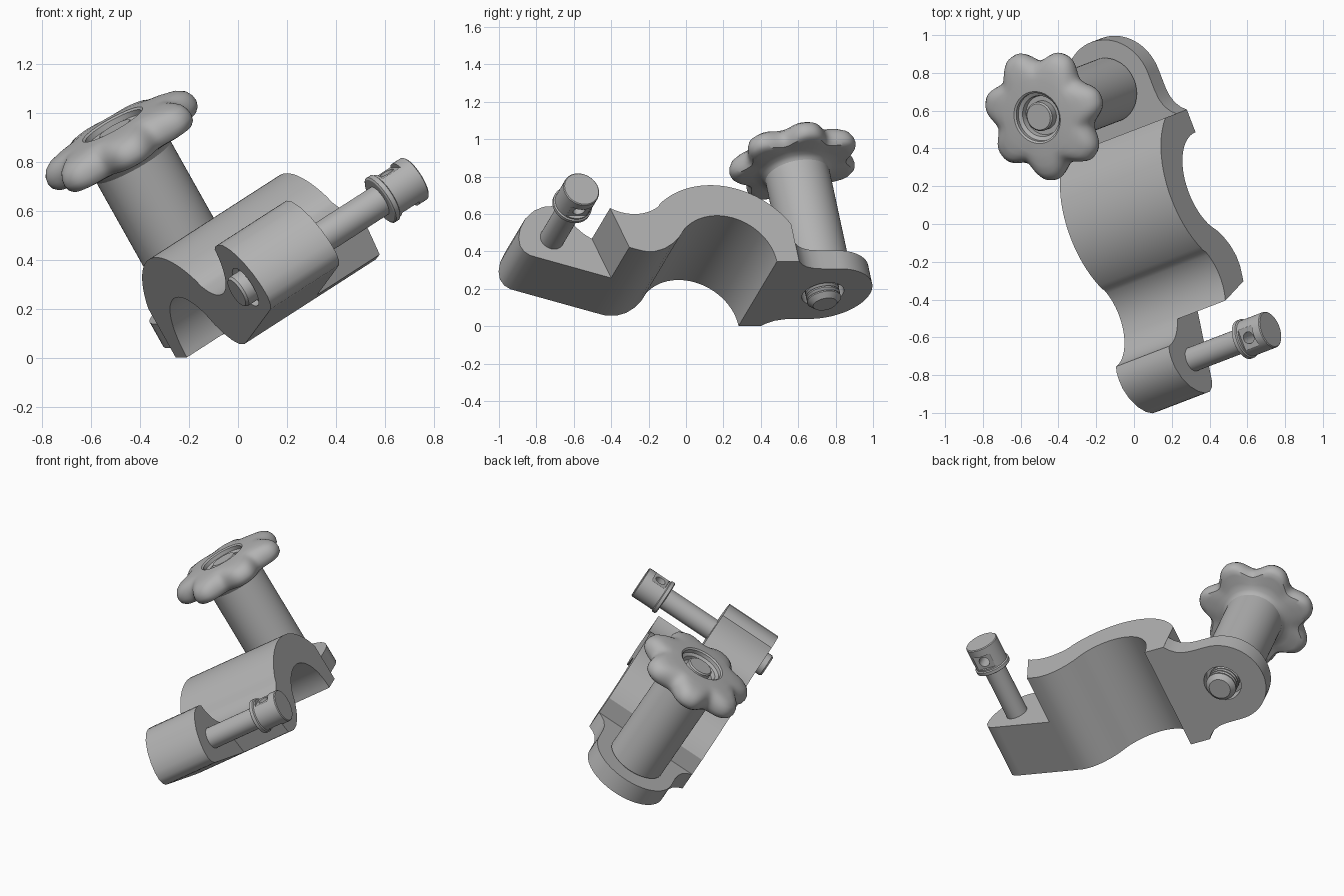
import bpy, bmesh
from math import sin, cos, pi, radians
from mathutils import Matrix

cube = bpy.data.objects.get("Cube")
if cube:
    bpy.data.objects.remove(cube, do_unlink=True)

# Tilted frame: local X runs along the clamp, Y along the knob bolt, Z along the hinge pin
TURN, TILT = radians(21), radians(31)
FRAME = Matrix((
    (-sin(TURN), -sin(TILT) * cos(TURN), cos(TILT) * cos(TURN), 0),
    (cos(TURN), -sin(TILT) * sin(TURN), cos(TILT) * sin(TURN), 0),
    (0, cos(TILT), sin(TILT), 0),
    (0, 0, 0, 1)))

metal = bpy.data.materials.new("grey metal")
metal.use_nodes = True
GREY = (0.45, 0.45, 0.45, 1)
metal.diffuse_color = GREY
metal.node_tree.nodes["Principled BSDF"].inputs["Base Color"].default_value = GREY


def finish(name, bm):
    bmesh.ops.recalc_face_normals(bm, faces=bm.faces[:])
    mesh = bpy.data.meshes.new(name)
    bm.to_mesh(mesh)
    bm.free()
    mesh.materials.append(metal)
    ob = bpy.data.objects.new(name, mesh)
    bpy.context.collection.objects.link(ob)
    ob.matrix_world = FRAME
    return ob


def activate(ob):
    bpy.ops.object.select_all(action='DESELECT')
    ob.select_set(True)
    bpy.context.view_layer.objects.active = ob


def smooth(ob, angle=30):
    activate(ob)
    bpy.ops.object.shade_smooth_by_angle(angle=radians(angle))


def prism(name, pts, low, high, along_bolt=False):
    """Extrude an outline along the pin axis, or along the bolt axis."""
    bm = bmesh.new()
    rings = []
    for t in (low, high):
        rings.append([bm.verts.new((a, t, b) if along_bolt else (a, b, t)) for a, b in pts])
    bm.faces.new(rings[0])
    bm.faces.new(rings[1])
    n = len(pts)
    for i in range(n):
        j = (i + 1) % n
        bm.faces.new((rings[0][i], rings[0][j], rings[1][j], rings[1][i]))
    return finish(name, bm)


def lathe(name, profile, centre, along_bolt=False, steps=48, scale=None):
    """Spin (radius, height) points; scale varies the radius with angle."""
    bm = bmesh.new()
    rings = []
    for r, h in profile:
        ring = []
        for i in range(steps):
            a = 2 * pi * i / steps
            k = r * (scale(a, r) if scale else 1)
            p, q = centre[0] + k * cos(a), centre[1] + k * sin(a)
            ring.append(bm.verts.new((p, h, q) if along_bolt else (p, q, h)))
        rings.append(ring)
    for low, high in zip(rings, rings[1:]):
        for i in range(steps):
            j = (i + 1) % steps
            bm.faces.new((low[i], low[j], high[j], high[i]))
    bm.faces.new(rings[0])
    bm.faces.new(rings[-1])
    return finish(name, bm)


def cut(ob, cutter):
    cutter.hide_render = True
    mod = ob.modifiers.new("cut", 'BOOLEAN')
    mod.operation = 'DIFFERENCE'
    mod.solver = 'EXACT'
    mod.object = cutter
    activate(ob)
    bpy.ops.object.modifier_apply(modifier=mod.name)
    bpy.data.objects.remove(cutter, do_unlink=True)


def arc(cx, cy, r, start, end, n):
    return [(cx + r * cos(radians(start + (end - start) * i / n)),
             cy + r * sin(radians(start + (end - start) * i / n))) for i in range(n + 1)]


BACK, FRONT, BLOCK_END = -0.08, 0.588, 0.27
BOLT = (0.71, 0.254)
PIN = (-0.78, 0.385)

# Clamp jaw: arch, valley and hinge block in one swept profile
outline = [(0.465, 0.05)]
outline += arc(0.05, 0.05, 0.477, 29.5, 130.5, 28)
outline += arc(-0.42, 0.6, 0.253, -49.5, -172, 24)[1:]
outline += [(-0.70, 0.58), (-0.74, 0.587), (-0.79, 0.583), (-0.85, 0.558), (-0.91, 0.508),
            (-0.95, 0.447), (-0.97, 0.39), (-0.972, 0.34), (-0.955, 0.303), (-0.925, 0.28),
            (-0.88, 0.265), (-0.47, 0.133), (-0.41, 0.115), (-0.35, 0.114), (-0.29, 0.132),
            (-0.235, 0.165), (-0.19, 0.205)]
outline += arc(0.05, 0.05, 0.287, 135, 0, 30)
jaw = prism("clamp_jaw", outline, BACK, FRONT)
cut(jaw, prism("block_cutter", [(-0.455, 0), (-0.657, 0.8), (-1.3, 0.8), (-1.3, 0)],
               BLOCK_END, 1))
cut(jaw, lathe("recess_cutter", [(0.09, BACK - 0.1), (0.09, BACK + 0.03)], PIN))
smooth(jaw)

# Lug plate with rounded end and concave neck
mid = BOLT[1]
half = [(0.44, 0.334), (0.465, 0.334), (0.49, 0.305), (0.525, 0.28), (0.57, 0.265),
        (0.62, 0.26)]
lug_outline = [(u, mid + w) for u, w in half]
lug_outline += arc(0.72, mid, 0.26, 90, -90, 32)
lug_outline += [(u, mid - w) for u, w in reversed(half)]
lug = prism("lug_plate", lug_outline, 0.05, 0.165, True)
cut(lug, lathe("bolt_hole_cutter", [(0.115, -0.1), (0.115, 0.12)], BOLT, True))
smooth(lug)

# Threaded bolt end under the lug
thread = [(0.065, -0.015), (0.08, 0.0)]
for i in range(4):
    thread += [(0.092, 0.012 + 0.026 * i), (0.092, 0.02 + 0.026 * i), (0.08, 0.026 + 0.026 * i)]
smooth(lathe("bolt_thread", thread + [(0.08, 0.15)], BOLT, True))

# Knob stem
smooth(lathe("knob_stem", [(0.15, 0.155), (0.15, 0.18), (0.174, 0.18), (0.174, 0.85)],
             BOLT, True, 64))


# Seven-lobed knob with hollow hub
def lobes(a, r):
    if r < 0.2:
        return 1
    notch = ((1 + cos(7 * (a - radians(17)))) / 2) ** 1.3
    return 1 - 0.18 * notch * min(1, (r - 0.2) / 0.1)


knob_profile = [(0.17, 0.775), (0.178, 0.792), (0.196, 0.806), (0.24, 0.815), (0.30, 0.82),
                (0.33, 0.826), (0.347, 0.842), (0.354, 0.866), (0.35, 0.892), (0.335, 0.918),
                (0.305, 0.938), (0.26, 0.95), (0.20, 0.957), (0.14, 0.96), (0.13, 0.953),
                (0.13, 0.93), (0.11, 0.92), (0.105, 0.89)]
smooth(lathe("knob", knob_profile, BOLT, True, 168, lobes), 35)
smooth(lathe("knob_bolt_tip", [(0.078, 0.86), (0.078, 0.935), (0.07, 0.943)], BOLT, True))

# Hinge pin with stub and shaft
smooth(lathe("pin_shaft", [(0.062, -0.125), (0.07, -0.115), (0.07, -0.03), (0.066, -0.03),
                           (0.066, 0.64)], PIN))

# Pin head with collar, flats and a cross hole
head = lathe("pin_head", [(0.1, 0.605), (0.108, 0.61), (0.108, 0.63), (0.1, 0.635),
                          (0.1, 0.78), (0.095, 0.785)], PIN)
for side in (-1, 1):
    near, far = PIN[1] + side * 0.082, PIN[1] + side * 0.15
    u0, u1 = PIN[0] - 0.07, PIN[0] + 0.07
    cut(head, prism("flat_cutter", [(u0, near), (u1, near), (u1, far), (u0, far)], 0.645, 0.735))
cut(head, lathe("cross_hole_cutter", [(0.032, 0.2), (0.032, 0.6)], (PIN[0], 0.69), True, 24))
smooth(head)
